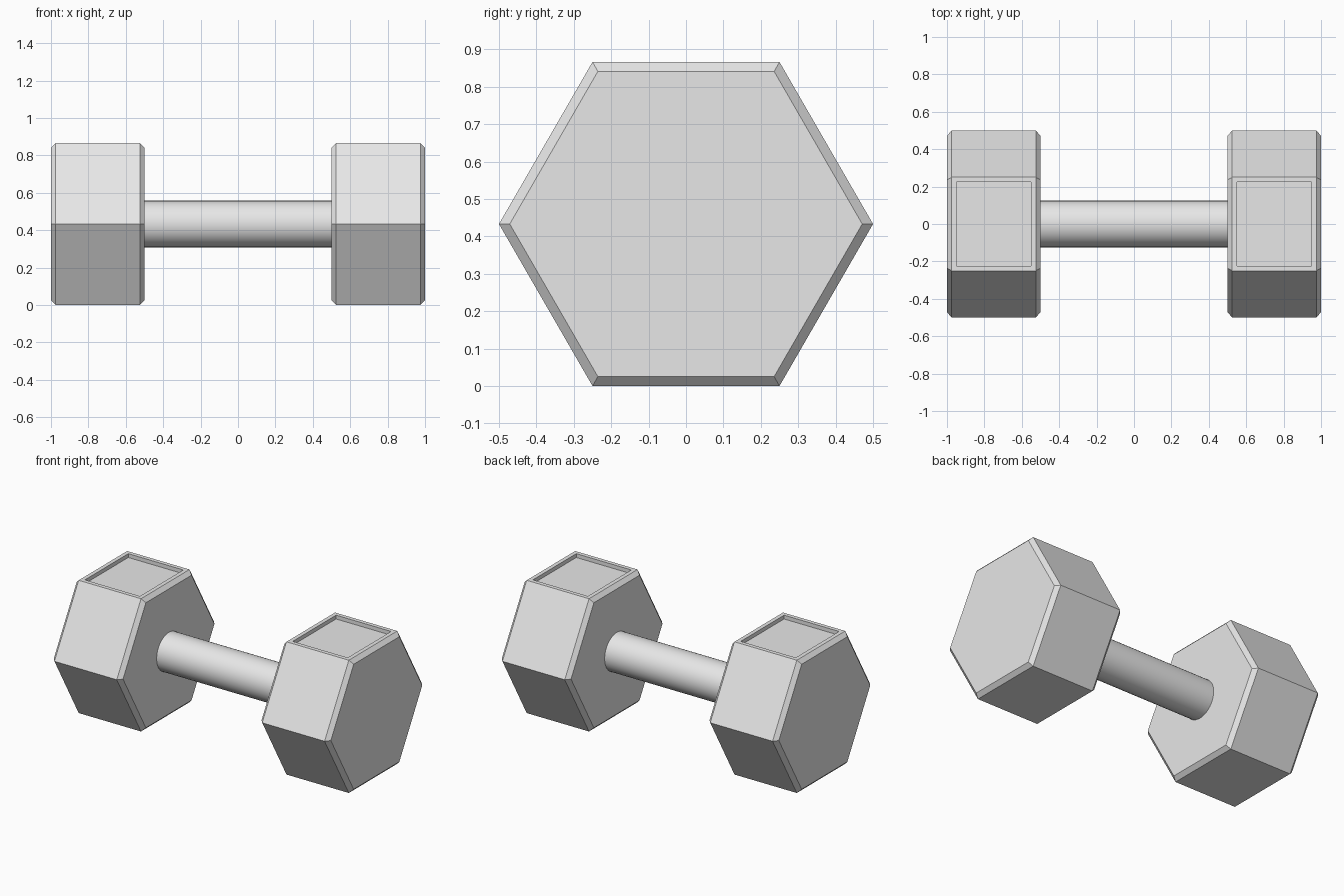
import bpy
import bmesh
import math

RADIUS = 0.5                                     # hexagon corner radius
APOTHEM = RADIUS * math.cos(math.pi / 6)
CHAMFER = 0.025
AXIS_Z = APOTHEM                                 # height of the handle axis

cube = bpy.data.objects.get("Cube")
if cube:
    bpy.data.objects.remove(cube, do_unlink=True)

# Single grey metal colour
grey = bpy.data.materials.new("light_grey")
grey.use_nodes = True
colour = (0.8, 0.8, 0.8, 1)
grey.diffuse_color = colour
grey.node_tree.nodes["Principled BSDF"].inputs["Base Color"].default_value = colour


def add_object(name, bm):
    bmesh.ops.recalc_face_normals(bm, faces=bm.faces)
    mesh = bpy.data.meshes.new(name)
    bm.to_mesh(mesh)
    bm.free()
    mesh.materials.append(grey)
    obj = bpy.data.objects.new(name, mesh)
    bpy.context.collection.objects.link(obj)
    return obj


def hex_head(name, centre_x):
    """Hexagonal weight with chamfered ends and a recessed panel on top."""
    bm = bmesh.new()
    small = RADIUS * (APOTHEM - CHAMFER) / APOTHEM
    stations = [(-0.25, small), (-0.25 + CHAMFER, RADIUS),
                (0.25 - CHAMFER, RADIUS), (0.25, small)]
    rings = []
    for x, r in stations:
        angles = [math.radians(60 * i) for i in range(6)]
        rings.append([bm.verts.new((centre_x + x, r * math.cos(a),
                                    AXIS_Z + r * math.sin(a))) for a in angles])
    for a, b in zip(rings, rings[1:]):
        for i in range(6):
            j = (i + 1) % 6
            bm.faces.new((a[i], a[j], b[j], b[i]))
    bm.faces.new(rings[0])
    bm.faces.new(rings[-1])
    bmesh.ops.recalc_face_normals(bm, faces=bm.faces)
    bm.normal_update()

    # Recessed top panel
    top = max(bm.faces, key=lambda f: f.calc_center_median().z)
    bmesh.ops.inset_region(bm, faces=[top], thickness=0.0375)
    bmesh.ops.inset_region(bm, faces=[top], thickness=0, depth=-CHAMFER)
    return add_object(name, bm)


hex_head("left_weight", 0.75)
hex_head("right_weight", -0.75)

# Round handle between the weights
bpy.ops.mesh.primitive_cylinder_add(vertices=32, radius=0.125, depth=1.0,
                                    location=(0, 0, AXIS_Z),
                                    rotation=(0, math.pi / 2, 0))
handle = bpy.context.object
handle.name = "handle"
handle.data.materials.append(grey)
bpy.ops.object.shade_smooth_by_angle(angle=math.radians(30))
